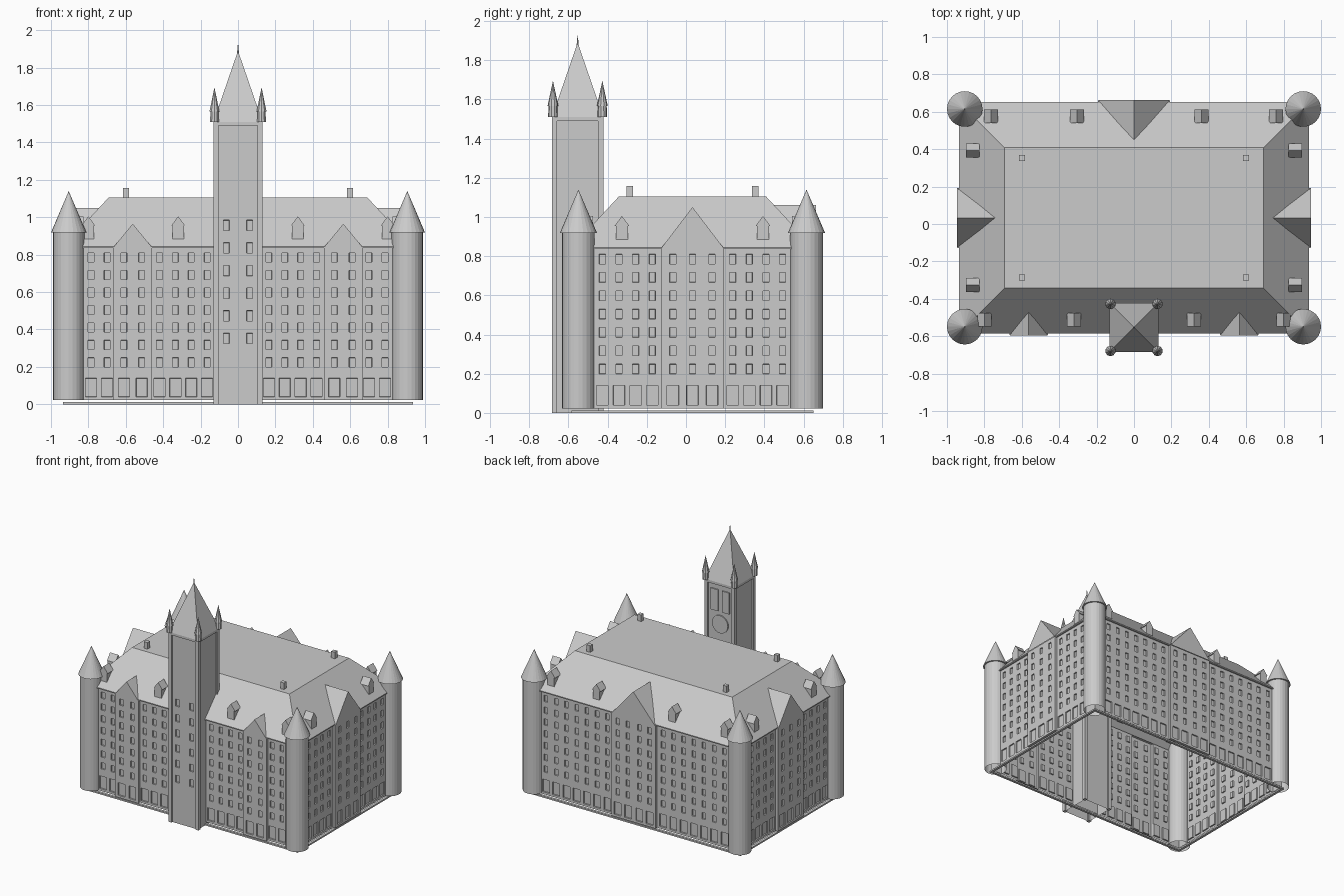
import bpy, bmesh, math
from mathutils import Matrix, Vector

cube = bpy.data.objects.get("Cube")
if cube:
    bpy.data.objects.remove(cube, do_unlink=True)

stone = bpy.data.materials.new("pale_grey_stone")
stone.use_nodes = True
GREY = (0.6, 0.6, 0.6, 1)
stone.diffuse_color = GREY
stone.node_tree.nodes["Principled BSDF"].inputs["Base Color"].default_value = GREY

MID_Y = 0.033               # building centre
HX, HY = 0.935, 0.618       # half size at the eaves
LIP = 0.012                 # eaves overhang
BASE, EAVE, ROOF = 0.022, 0.84, 1.105
TOWER_Y, TOWER_TOP = -0.553, 1.51


def finish(name, bm, matrix=Matrix()):
    mesh = bpy.data.meshes.new(name)
    bm.transform(matrix)
    bm.to_mesh(mesh)
    bm.free()
    mesh.materials.append(stone)
    obj = bpy.data.objects.new(name, mesh)
    bpy.context.collection.objects.link(obj)


def solid(name, verts, faces, matrix=Matrix()):
    bm = bmesh.new()
    vs = [bm.verts.new(v) for v in verts]
    for f in faces:
        bm.faces.new([vs[i] for i in f])
    bmesh.ops.recalc_face_normals(bm, faces=bm.faces)
    finish(name, bm, matrix)


def box(name, lo, hi):
    lo, hi = Vector(lo), Vector(hi)
    bm = bmesh.new()
    bmesh.ops.create_cube(bm, size=1)
    bmesh.ops.scale(bm, vec=hi - lo, verts=bm.verts)
    bmesh.ops.translate(bm, vec=(lo + hi) / 2, verts=bm.verts)
    finish(name, bm)


def cone(name, x, y, z0, z1, r0, r1, sides, caps):
    bm = bmesh.new()
    bmesh.ops.create_cone(bm, cap_ends=caps, segments=sides, radius1=r0, radius2=r1, depth=z1 - z0)
    bmesh.ops.remove_doubles(bm, verts=bm.verts, dist=1e-5)
    finish(name, bm, Matrix.Translation((x, y, (z0 + z1) / 2)))


def rings(name, sections, cap=False):
    """Stack of rectangles (half x, half y, z) joined into a skin."""
    verts = [(sx * a, MID_Y + sy * b, z) for a, b, z in sections
             for sx, sy in ((-1, -1), (1, -1), (1, 1), (-1, 1))]
    faces = [(k + i, k + (i + 1) % 4, k + 4 + (i + 1) % 4, k + 4 + i)
             for k in range(0, len(verts) - 4, 4) for i in range(4)]
    if cap:
        faces.append(tuple(range(len(verts) - 4, len(verts))))
    solid(name, verts, faces)


def facing(angle, dist, y=MID_Y):
    """Local frame: u along the wall, y into the building."""
    return (Matrix.Translation((0, y, 0)) @ Matrix.Rotation(math.radians(angle), 4, 'Z')
            @ Matrix.Translation((0, -dist, 0)))


def panel(name, matrix, u0, u1, z0, z1, windows, returns=0):
    """Wall sheet with recessed windows (u, z, half width, half height)."""
    us, zs = {u0, u1}, {z0, z1}
    for u, z, a, b in windows:
        us |= {round(u - a, 4), round(u + a, 4)}
        zs |= {round(z - b, 4), round(z + b, 4)}
    us, zs = sorted(us), sorted(zs)
    bm = bmesh.new()
    grid = [[bm.verts.new((u, 0, z)) for u in us] for z in zs]
    holes = []
    for j in range(len(zs) - 1):
        for i in range(len(us) - 1):
            f = bm.faces.new((grid[j][i], grid[j][i + 1], grid[j + 1][i + 1], grid[j + 1][i]))
            c = f.calc_center_median()
            if any(abs(c.x - u) < a and abs(c.z - z) < b for u, z, a, b in windows):
                holes.append(f)
    bm.normal_update()
    edge = [e for e in bm.edges if e.is_boundary]
    if holes:
        bmesh.ops.inset_region(bm, faces=holes, thickness=0.001, depth=-0.01, use_even_offset=True)
    if returns:
        ext = bmesh.ops.extrude_edge_only(bm, edges=edge)["geom"]
        bmesh.ops.translate(bm, vec=(0, returns, 0),
                            verts=[v for v in ext if isinstance(v, bmesh.types.BMVert)])
    finish(name, bm, matrix)


def storeys(columns):
    out = []
    for u in columns:
        out.append((u, 0.09, 0.03, 0.05))
        out += [(u, 0.785 - 0.0935 * i, 0.016, 0.025) for i in range(7)]
    return out


def both(values):
    return [s * v for v in values for s in (-1, 1)]


def gable(name, matrix, u, w, top):
    front = -0.012
    solid(name, [(u - w, front, EAVE), (u + w, front, EAVE), (u, front, top),
                 (u, (top - EAVE) * 0.94, top)],
          [(0, 1, 2), (0, 2, 3), (1, 3, 2), (0, 3, 1)], matrix)


def dormer(name, matrix, u):
    # little house: walls with a slightly wider pitched cap
    outline = [(-0.03, 0.885), (0.03, 0.885), (0.03, 0.955), (0.037, 0.955),
               (0, 1.005), (-0.037, 0.955), (-0.03, 0.955)]
    n = len(outline)
    verts = [(u + a, d, z) for d in (0.038, 0.11) for a, z in outline]
    faces = [tuple(range(n)), tuple(range(n, 2 * n))]
    faces += [(i, (i + 1) % n, n + (i + 1) % n, n + i) for i in range(n)]
    solid(name, verts, faces, matrix)


# Facades: side, angle, eave distance, half length, columns, bays (centre, half width, top), dormers
long_cols = both([0.165, 0.25, 0.335, 0.42, 0.515, 0.61, 0.70, 0.786])
side_cols = [0] + both([0.1, 0.205, 0.29, 0.375, 0.46])
back_cols = both([0.05, 0.14] + [0.245 + 0.09 * k for k in range(7)])
facades = [
    ("front", 0, HY, HX, long_cols, [(-0.563, 0.103, 0.965), (0.563, 0.103, 0.965)], both([0.32, 0.80])),
    ("left", 90, HX, HY, side_cols, [(0, 0.16, 1.05)], both([0.36])),
    ("back", 180, HY, HX, back_cols, [(0, 0.192, 1.06)], [0.765, 0.305, -0.36, -0.76]),
    ("right", -90, HX, HY, side_cols, [(0, 0.16, 1.05)], both([0.36])),
]
for side, angle, dist, half, cols, bays, dormers in facades:
    cuts = [-half + LIP]
    for c, w, top in bays:
        cuts += [c - w, c + w]
    cuts.append(half - LIP)
    for k, (a, b) in enumerate(zip(cuts, cuts[1:])):
        is_bay = k % 2 == 1
        frame = facing(angle, dist - LIP + (0.02 if is_bay else 0))
        panel(f"{side}_{'bay' if is_bay else 'wall'}_{k}", frame, a, b, BASE, EAVE,
              storeys([c for c in cols if a < c < b]), 0.02 if is_bay else 0)
    frame = facing(angle, dist)
    for k, (c, w, top) in enumerate(bays):
        gable(f"{side}_gable_{k}", frame, c, w, top)
    for k, u in enumerate(dormers):
        dormer(f"{side}_dormer_{k}", frame, u)

# Hipped roof with flat top, and base rail
rings("roof", [(HX - LIP, HY - LIP, EAVE - 0.004), (HX, HY, EAVE - 0.004), (HX, HY, EAVE + 0.004),
               (0.692, 0.375, ROOF)], cap=True)
rings("base_rail", [(HX - 0.02, HY - 0.02, 0), (HX, HY, 0), (HX, HY, 0.012),
                    (HX - 0.02, HY - 0.02, 0.012), (HX - 0.02, HY - 0.02, 0)])

# Round corner turrets and chimneys
for sx in (-1, 1):
    for sy in (-1, 1):
        x, y = sx * 0.905, MID_Y + sy * 0.582
        cone("corner_turret", x, y, BASE, 0.92, 0.083, 0.083, 24, False)
        cone("turret_roof", x, y, 0.918, 1.14, 0.095, 0, 24, True)
        cx, cy = sx * 0.6, MID_Y + sy * 0.32
        box("chimney", (cx - 0.016, cy - 0.016, ROOF - 0.01), (cx + 0.016, cy + 0.016, 1.157))

# Clock tower: recessed faces between corner piers
W, CORE = 0.131, 0.119
tower_windows = [(u, 0.957 - 0.121 * i, 0.016, 0.028) for u in (-0.062, 0.062) for i in range(6)]
for k, side in enumerate(("front", "left", "back", "right")):
    panel(f"tower_{side}_face", facing(90 * k, CORE, TOWER_Y), -CORE, CORE, 0, TOWER_TOP,
          tower_windows if k == 0 else [])
box("tower_cornice", (-W, TOWER_Y - W, 1.49), (W, TOWER_Y + W, TOWER_TOP))
for sx in (-1, 1):
    for sy in (-1, 1):
        xs = sorted((sx * 0.105, sx * W))
        ys = sorted((TOWER_Y + sy * 0.105, TOWER_Y + sy * W))
        box("tower_pier", (xs[0], ys[0], 0), (xs[1], ys[1], 1.49))
        x, y = sx * 0.126, TOWER_Y + sy * 0.126
        cone("pinnacle_shaft", x, y, TOWER_TOP, 1.57, 0.025, 0.022, 10, True)
        cone("pinnacle_roof", x, y, 1.565, 1.695, 0.028, 0, 10, True)

# Clock disc and tall windows on the tower's back
back = TOWER_Y + CORE
bm = bmesh.new()
bmesh.ops.create_cone(bm, cap_ends=True, segments=24, radius1=0.07, radius2=0.07, depth=0.009)
finish("clock_disc", bm, Matrix.Translation((0, back + 0.0045, 1.18)) @ Matrix.Rotation(math.pi / 2, 4, 'X'))
for x in (-0.05, 0.05):
    box("tower_tall_window", (x - 0.032, back, 1.28), (x + 0.032, back + 0.009, 1.45))

# Spire
solid("tower_spire", [(-W, TOWER_Y - W, TOWER_TOP), (W, TOWER_Y - W, TOWER_TOP),
                      (W, TOWER_Y + W, TOWER_TOP), (-W, TOWER_Y + W, TOWER_TOP), (0, TOWER_Y, 1.89)],
      [(3, 2, 1, 0), (0, 1, 4), (1, 2, 4), (2, 3, 4), (3, 0, 4)])
cone("spire_finial", 0, TOWER_Y, 1.87, 1.925, 0.006, 0.001, 8, True)
